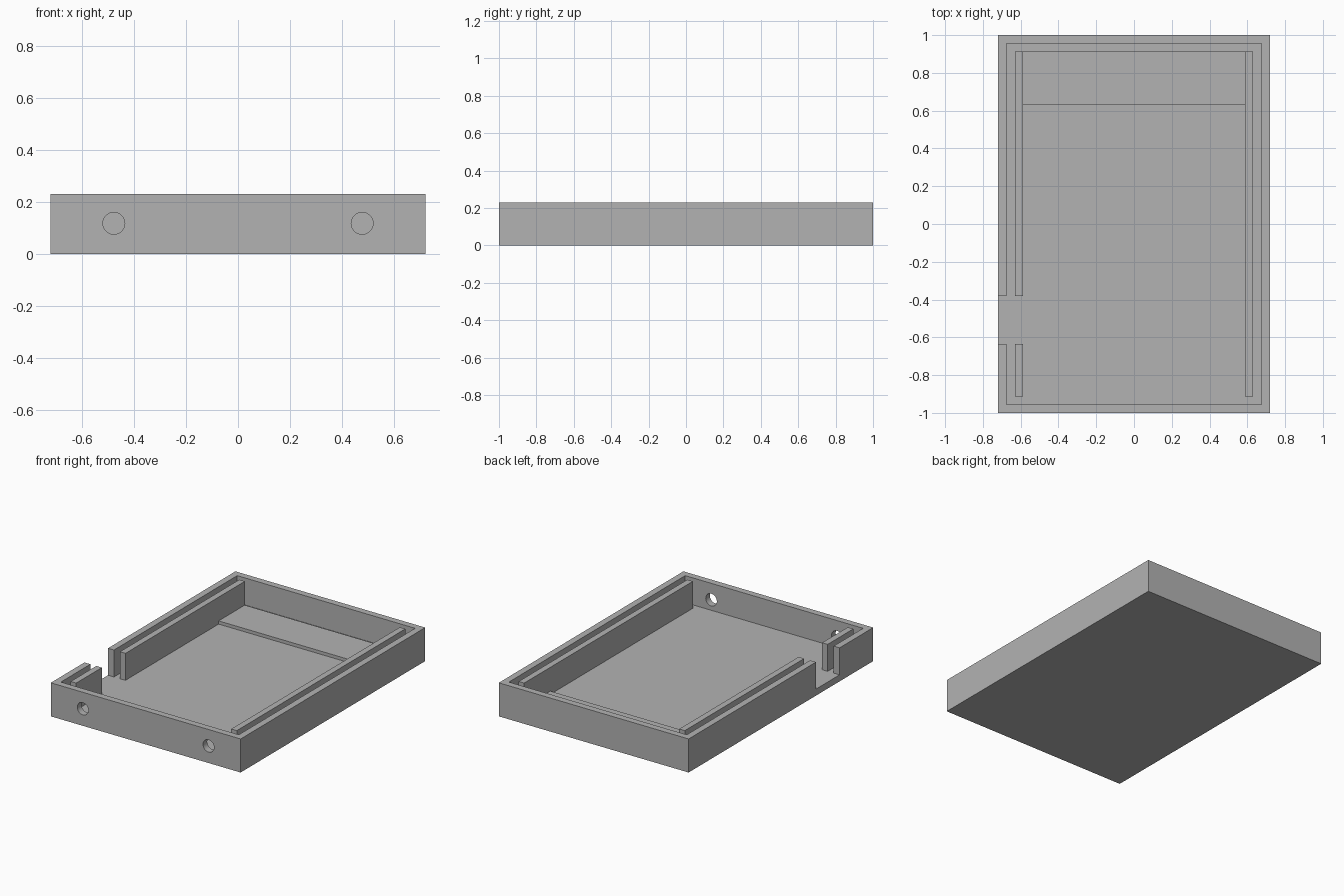
import bpy, bmesh, math
from mathutils import Matrix

cube = bpy.data.objects.get("Cube")
if cube:
    bpy.data.objects.remove(cube, do_unlink=True)

# Overall sizes
W, L, H = 0.72, 1.0, 0.23          # half width, half length, height
WALL, FLOOR = 0.045, 0.045
RIB_IN, RIB_OUT, RIB_END = 0.588, 0.63, 0.913
GAP_FRONT, GAP_BACK = -0.635, -0.38

grey = bpy.data.materials.new("plain grey")
grey.use_nodes = True
colour = (0.45, 0.45, 0.45, 1)
grey.diffuse_color = colour
grey.node_tree.nodes["Principled BSDF"].inputs["Base Color"].default_value = colour


def add_object(name, bm):
    bmesh.ops.recalc_face_normals(bm, faces=bm.faces[:])
    mesh = bpy.data.meshes.new(name)
    bm.to_mesh(mesh)
    bm.free()
    mesh.materials.append(grey)
    obj = bpy.data.objects.new(name, mesh)
    bpy.context.collection.objects.link(obj)
    return obj


def prism(name, outline, z0, z1):
    """Extrude a flat outline from z0 up to z1."""
    bm = bmesh.new()
    face = bm.faces.new([bm.verts.new((x, y, z0)) for x, y in outline])
    top = bmesh.ops.extrude_face_region(bm, geom=[face])["geom"]
    bmesh.ops.translate(bm, vec=(0, 0, z1 - z0),
                        verts=[v for v in top if isinstance(v, bmesh.types.BMVert)])
    return add_object(name, bm)


def box(name, x0, x1, y0, y1, z0, z1):
    return prism(name, [(x0, y0), (x1, y0), (x1, y1), (x0, y1)], z0, z1)


def cut(target, cutter):
    """Subtract the cutter, then discard it."""
    cutter.hide_render = True
    mod = target.modifiers.new("cut", 'BOOLEAN')
    mod.operation = 'DIFFERENCE'
    mod.solver = 'EXACT'
    mod.object = cutter
    bpy.context.view_layer.objects.active = target
    bpy.ops.object.modifier_apply(modifier=mod.name)
    bpy.data.objects.remove(cutter, do_unlink=True)


# Tray: solid block with a cavity that opens through one side wall
tray = box("tray", -W, W, -L, L, 0, H)
ix, iy = W - WALL, L - WALL
cavity = [(-ix, -iy), (ix, -iy), (ix, iy), (-ix, iy),
          (-ix, GAP_BACK), (-W - 0.1, GAP_BACK),
          (-W - 0.1, GAP_FRONT), (-ix, GAP_FRONT)]
cut(tray, prism("cavity_cutter", cavity, FLOOR, H + 0.1))

# Two round holes through the front wall
for side in (-1, 1):
    bm = bmesh.new()
    bmesh.ops.create_cone(
        bm, cap_ends=True, segments=48, radius1=0.042, radius2=0.042, depth=0.2,
        matrix=Matrix.Translation((side * 0.477, -L, 0.117))
        @ Matrix.Rotation(math.pi / 2, 4, 'X'))
    cut(tray, add_object("hole_cutter", bm))

bpy.ops.object.select_all(action='DESELECT')
tray.select_set(True)
bpy.context.view_layer.objects.active = tray
bpy.ops.object.shade_smooth_by_angle(angle=math.radians(30))

# Inner ribs beside the long walls, the right one split at the opening
base = FLOOR - 0.005
box("left_rib", RIB_IN, RIB_OUT, -RIB_END, RIB_END, base, H)
box("right_rib_back", -RIB_OUT, -RIB_IN, GAP_BACK, RIB_END, base, H)
box("right_rib_front", -RIB_OUT, -RIB_IN, -RIB_END, GAP_FRONT, base, H)

# Low raised step on the floor at the back
box("back_step", -RIB_IN, RIB_IN, 0.63, RIB_END, base, 0.067)
